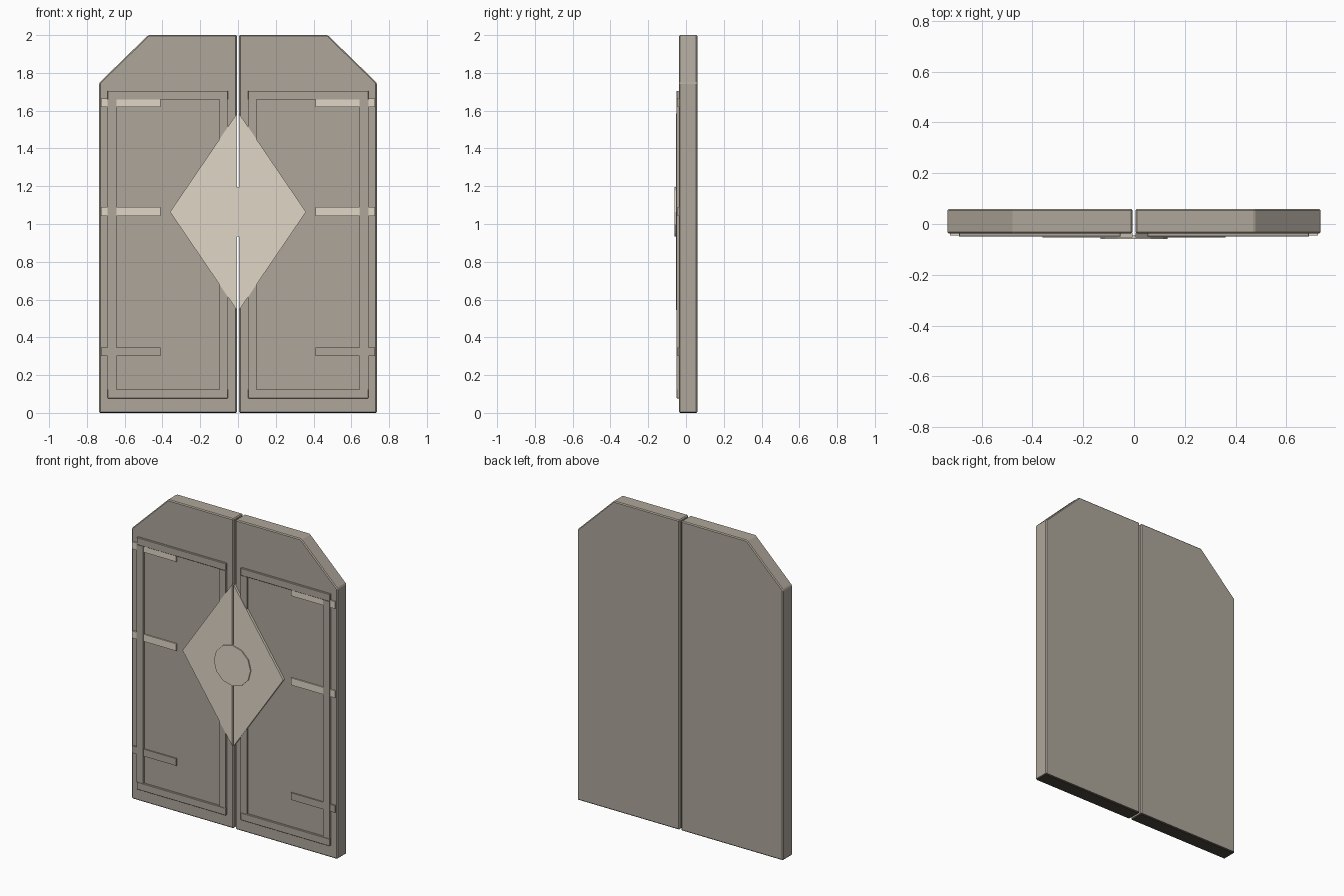
import bpy
import bmesh
import math

cube = bpy.data.objects.get("Cube")
if cube:
    bpy.data.objects.remove(cube, do_unlink=True)


def make_material(name, rgb):
    mat = bpy.data.materials.new(name)
    mat.use_nodes = True
    color = (*rgb, 1.0)
    mat.diffuse_color = color
    mat.node_tree.nodes["Principled BSDF"].inputs["Base Color"].default_value = color
    return mat


stone = make_material("warm grey", (0.423, 0.38, 0.322))
pale = make_material("pale beige", (0.75, 0.675, 0.57))
dark = make_material("dark brown", (0.07, 0.062, 0.048))

BACK, FACE = 0.06, -0.037   # depth of the door leaves
GAP = 0.006                 # half the slit between them
MID = 1.064                 # height of the emblem centre


def slab(name, outline, front, back, mat, bevel=0.0, under=None):
    """Extrude an x-z outline in depth; faces turned down may take another colour."""
    bm = bmesh.new()
    base = bm.faces.new([bm.verts.new((x, front, z)) for x, z in outline])
    extruded = bmesh.ops.extrude_face_region(bm, geom=[base])["geom"]
    for v in extruded:
        if isinstance(v, bmesh.types.BMVert):
            v.co.y = back
    if bevel:
        bmesh.ops.bevel(bm, geom=bm.edges[:], offset=bevel, segments=1,
                        affect="EDGES")
    bmesh.ops.recalc_face_normals(bm, faces=bm.faces)
    mesh = bpy.data.meshes.new(name)
    mesh.materials.append(mat)
    if under:
        mesh.materials.append(under)
        bm.normal_update()
        for face in bm.faces:
            face.material_index = int(face.normal.z < -0.5)
    bm.to_mesh(mesh)
    bm.free()
    obj = bpy.data.objects.new(name, mesh)
    bpy.context.collection.objects.link(obj)


def box(x0, x1, z0, z1):
    return [(x0, z0), (x1, z0), (x1, z1), (x0, z1)]


for side, s in (("left", 1), ("right", -1)):

    def part(name, outline, front, mat, back=FACE + 0.004, bevel=0.0, under=None):
        slab(f"{side}_{name}", [(s * x, z) for x, z in outline],
             front, back, mat, bevel, under)

    # Door leaf with a clipped outer top corner and a dark underside
    part("door_leaf",
         [(GAP, 0), (0.735, 0), (0.735, 1.747), (0.475, 2.0), (GAP, 2.0)],
         FACE, stone, BACK, 0.006, dark)

    # Raised frame: two rails and two stiles
    part("top_rail", box(0.053, 0.69, 1.658, 1.705), -0.05, stone, bevel=0.002, under=dark)
    part("bottom_rail", box(0.053, 0.69, 0.077, 0.125), -0.05, stone, bevel=0.002)
    part("outer_stile", box(0.643, 0.69, 0.125, 1.658), -0.05, stone)
    part("inner_stile", box(0.053, 0.098, 0.125, 1.658), -0.05, stone)

    # Hinge straps running under the outer stile
    for label, z, mat in (("lower", 0.324, stone), ("middle", 1.066, pale), ("upper", 1.642, pale)):
        part(f"{label}_hinge_strap", box(0.41, 0.725, z - 0.023, z + 0.023), -0.045, mat)

    # Half of the diamond emblem
    part("diamond_half",
         [(GAP, MID - 0.52), (0.36, MID), (GAP, MID + 0.52)],
         -0.053, pale)

# Round boss across both leaves
circle = [(0.131 * math.cos(i * math.tau / 12), MID + 0.131 * math.sin(i * math.tau / 12))
          for i in range(12)]
slab("centre_boss", circle, -0.06, -0.045, pale)
